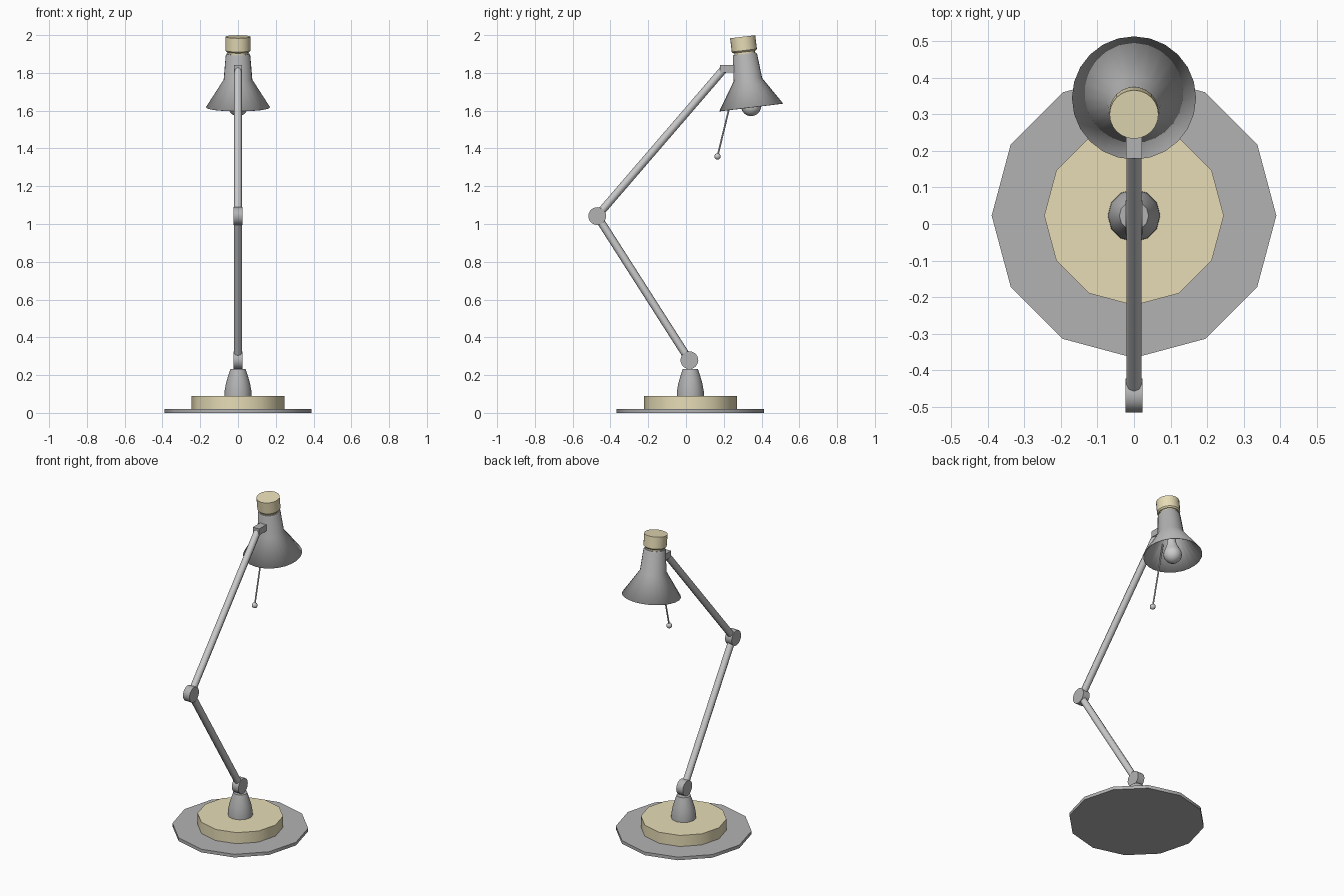
import bpy, bmesh, math
from mathutils import Vector, Matrix

if "Cube" in bpy.data.objects:
    bpy.data.objects.remove(bpy.data.objects["Cube"])


def material(name, rgb):
    m = bpy.data.materials.new(name)
    m.diffuse_color = (*rgb, 1)
    m.use_nodes = True
    m.node_tree.nodes["Principled BSDF"].inputs["Base Color"].default_value = m.diffuse_color
    return m


tan = material("tan", (0.80, 0.72, 0.47))
dark = material("dark_grey", (0.45, 0.45, 0.45))
BASE_Y = 0.023


def lathe(name, profile, sides, matrix=Matrix(), mat=None, angle=35, fill=True):
    """Revolve (radius, height) points, listed bottom to top, around local z."""
    bm = bmesh.new()
    rings = []
    for r, z in profile:
        rings.append([bm.verts.new((r * math.sin(2 * math.pi * i / sides),
                                    r * math.cos(2 * math.pi * i / sides), z))
                      for i in range(sides)])
    for a, b in zip(rings, rings[1:]):
        for i in range(sides):
            j = (i + 1) % sides
            bm.faces.new((a[i], a[j], b[j], b[i]))
    if fill:
        bm.faces.new(rings[0])
        bm.faces.new(rings[-1])
    bmesh.ops.recalc_face_normals(bm, faces=bm.faces)
    me = bpy.data.meshes.new(name)
    bm.to_mesh(me)
    bm.free()
    ob = bpy.data.objects.new(name, me)
    bpy.context.collection.objects.link(ob)
    ob.matrix_world = matrix
    if mat:
        me.materials.append(mat)
    bpy.ops.object.select_all(action='DESELECT')
    ob.select_set(True)
    bpy.context.view_layer.objects.active = ob
    bpy.ops.object.shade_smooth_by_angle(angle=math.radians(angle))
    return ob


def rod(name, a, b, r, sides, mat=None):
    """Smooth-sided cylinder between two points."""
    a, b = Vector(a), Vector(b)
    d = b - a
    m = Matrix.Translation(a) @ d.to_track_quat('Z', 'Y').to_matrix().to_4x4()
    return lathe(name, [(r, 0), (r, d.length)], sides, m, mat, angle=50)


# Weighted base: plate, tan disc and neck
base = Matrix.Translation((0, BASE_Y, 0))
lathe("base_plate", [(0.39, 0), (0.39, 0.02)], 12, base, dark)
lathe("base_disc", [(0.246, 0.02), (0.246, 0.09)], 12, base, tan)
lathe("base_neck", [(0.072, 0.09), (0.071, 0.115), (0.064, 0.155),
                    (0.051, 0.20), (0.040, 0.232)], 12, base, dark)

# Arms and hinge discs
hip, elbow, wrist = (0, 0.018, 0.279), (0, -0.47, 1.042), (0, 0.2, 1.82)
for name, p in (("lower_hinge", hip), ("elbow_hinge", elbow)):
    rod(name, (-0.023, p[1], p[2]), (0.023, p[1], p[2]), 0.047, 24, dark)
rod("lower_arm", hip, elbow, 0.021, 8)
rod("upper_arm", elbow, wrist, 0.021, 8)

# Bracket joining the arm to the shade
bpy.ops.mesh.primitive_cube_add(size=1, location=(0, 0.225, 1.821))
bracket = bpy.context.object
bracket.name = "shade_bracket"
bracket.scale = (0.044, 0.09, 0.04)
bracket.data.materials.append(dark)

# Tilted head: open shade, groove ring, tan cap and bulb
head = Matrix.Translation((0, 0.345, 1.62)) @ Matrix.Rotation(math.radians(6.9), 4, 'X')
shade = lathe("shade", [(0.170, -0.002), (0.076, 0.145), (0.065, 0.275),
                        (0.06, 0.283), (0.002, 0.283)], 24, head, dark, fill=False)
wall = shade.modifiers.new("wall", 'SOLIDIFY')
wall.thickness = 0.003
wall.offset = -1
lathe("cap_ring", [(0.055, 0.275), (0.055, 0.30)], 24, head, tan)
lathe("cap", [(0.060, 0.293), (0.067, 0.301), (0.067, 0.374)], 24, head, tan)

pear = [(0.053 * math.sin(t), 0.004 - 0.053 * math.cos(t))
        for t in [math.radians(2 + 17 * i) for i in range(8)]]
lathe("bulb", pear + [(0.028, 0.075), (0.025, 0.12), (0.025, 0.20)], 20, head)

# Pull cord with bead
rod("pull_cord", (0, 0.257, 1.73), (0, 0.167, 1.36), 0.0045, 8)
bead = [(0.017 * math.sin(t), -0.017 * math.cos(t))
        for t in [math.radians(2 + 22 * i) for i in range(9)]]
lathe("cord_bead", bead, 12, Matrix.Translation((0, 0.167, 1.358)))
